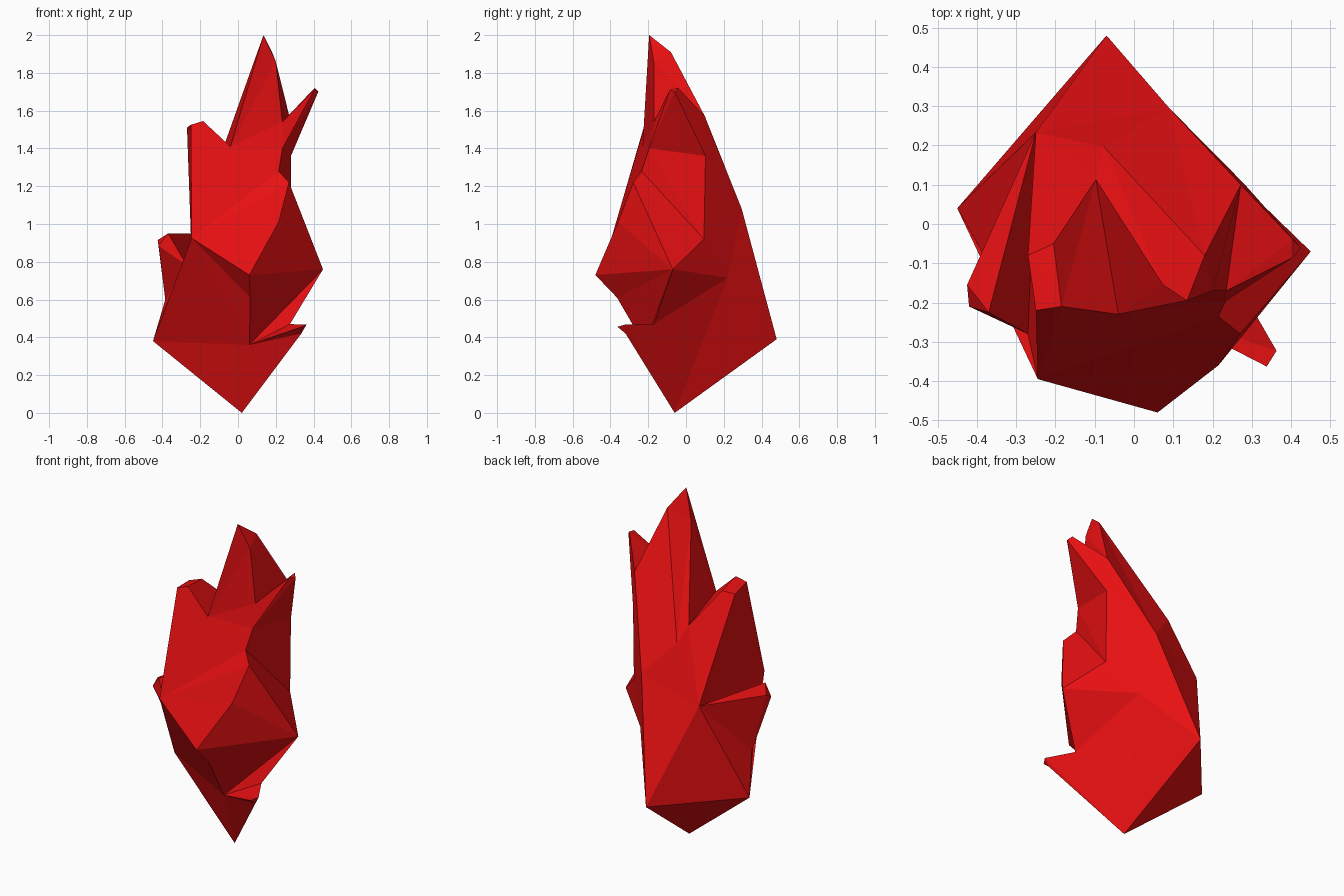
import bpy, bmesh

cube = bpy.data.objects.get("Cube")
if cube:
    bpy.data.objects.remove(cube)

red = bpy.data.materials.new("flame_red")
red.use_nodes = True
red.diffuse_color = (0.8, 0.005, 0.006, 1)
red.node_tree.nodes["Principled BSDF"].inputs["Base Color"].default_value = red.diffuse_color

# Corner points of each part of the faceted flame
base = dict(B=(.02, -.06, 0), K=(-.07, .48, .39), W=(-.45, .04, .38), E=(.45, -.07, .76),
            N1=(.065, -.365, .61), N2=(.06, -.22, .36), J=(.275, -.17, .47), X=(.15, .22, .715))
low_thorn = dict(S1=(.363, -.323, .467), S2=(.338, -.363, .456), S3=(.335, -.32, .42))
side_thorn = dict(G=(-.385, -.075, .6), M=(-.27, -.28, .78), H=(-.25, .233, .95),
                  Q1=(-.425, -.155, .915), Q2=(-.42, -.21, .885), Q3=(-.37, -.225, .95))
body = dict(F=(.06, -.48, .73), L=(-.245, -.395, .925), A1=(.28, .103, 1.36),
            A2=(.235, -.195, 1.4), A3=(.215, -.235, 1.28), A4=(.27, -.28, 1.22),
            A5=(.215, -.36, 1.01), A6=(.28, .095, .92), Y=(.09, .295, 1.08), D=(-.077, .197, 1.27))
short_prong = dict(P1=(-.25, -.22, 1.525), P2=(-.185, -.21, 1.545), P3=(-.27, -.08, 1.51),
                   P4=(-.205, -.05, 1.525), V1=(-.04, -.23, 1.41), V2=(-.097, .113, 1.35))
tall_prong = dict(T=(.135, -.195, 2), T2=(.18, -.08, 1.91), C1=(.2, -.17, 1.86), C2=(.074, -.155, 1.83))
thin_prong = dict(U=(.235, -.17, 1.54), Z=(.272, .1, 1.57), R1=(.405, -.04, 1.72),
                  R2=(.425, -.06, 1.7), R3=(.405, -.085, 1.712))

# Facets fan out from a hub corner to a run of neighbouring corners
fans = {
    # base and lower thorn
    "B": "K W N2 S3 S1 J X K", "N2": "S3 S2 S1 J", "S1": "S2 S3",
    "E": "J N2 N1 F A5 A4 A6 X J", "N1": "N2 L F", "W": "N2 L M G H K",
    # side thorn
    "M": "G Q2 Q3 H L", "G": "Q2 Q1 H", "Q1": "H Q3 Q2",
    # body and short prong
    "H": "L P1 P3 P4 V2 D Y K", "P2": "P1 P3 P4 V2 V1 L P1", "L": "F A5 A4 A3 V1",
    "A6": "A4 A3 A2 A1 Y X", "X": "Y K", "Y": "A1 Z T2 D",
    # tall prong and thin prong
    "V1": "A3 A2 U C1 T C2 V2", "C2": "V2 D T2 T", "C1": "T T2 Z U",
    "U": "Z R1 R3 A2", "R2": "R1 R3 A2 A1 Z R1",
}

bm = bmesh.new()
corner = {}
for part in (base, low_thorn, side_thorn, body, short_prong, tall_prong, thin_prong):
    for key, co in part.items():
        corner[key] = bm.verts.new(co)
for hub, run in fans.items():
    ring = [corner[k] for k in run.split()]
    for a, b in zip(ring, ring[1:]):
        bm.faces.new((corner[hub], a, b))
bmesh.ops.recalc_face_normals(bm, faces=bm.faces)

mesh = bpy.data.meshes.new("flame")
bm.to_mesh(mesh)
bm.free()
mesh.materials.append(red)
bpy.context.collection.objects.link(bpy.data.objects.new("flame", mesh))
